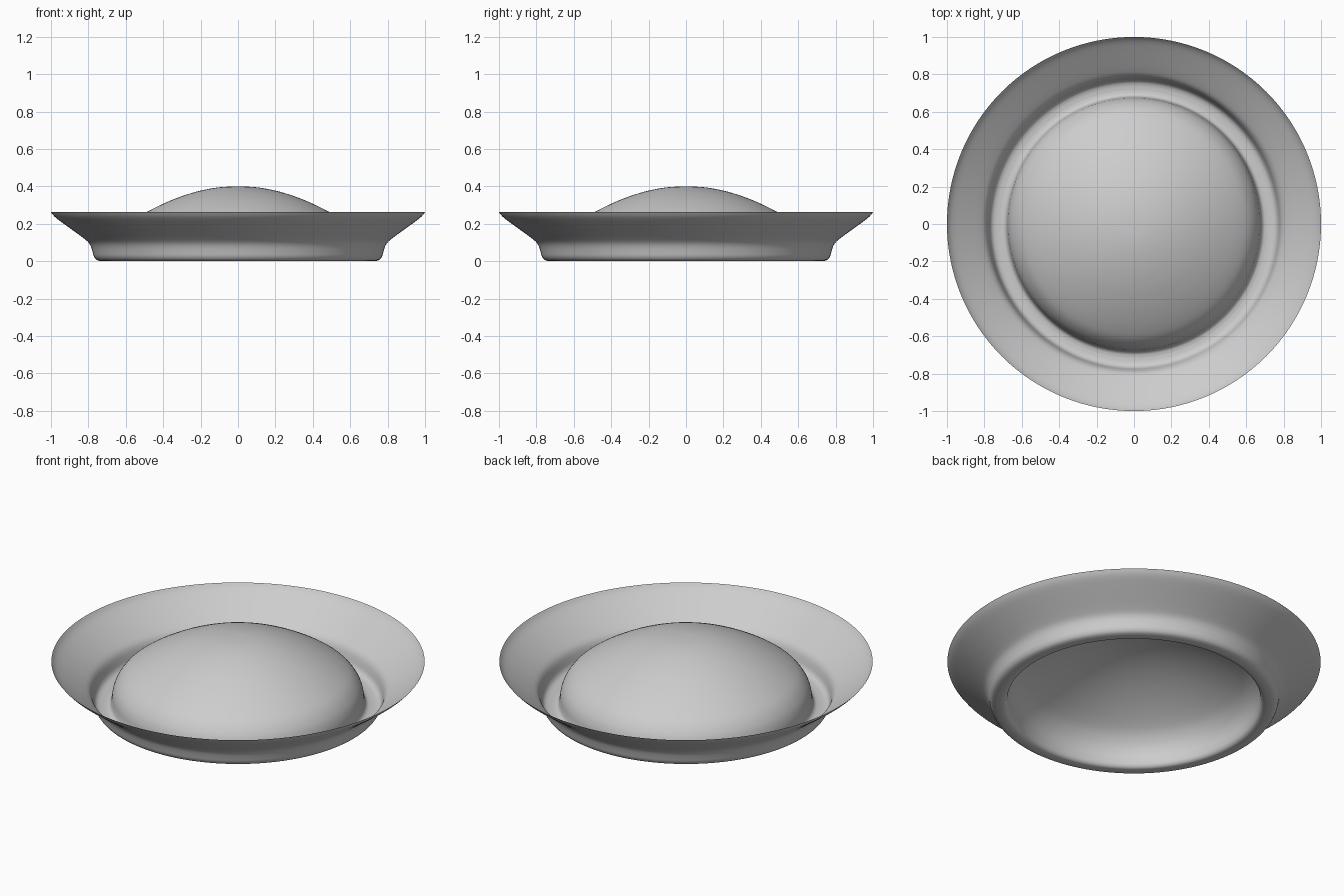
import bpy
import bmesh
import math
from mathutils import Vector

if "Cube" in bpy.data.objects:
    bpy.data.objects.remove(bpy.data.objects["Cube"], do_unlink=True)

SEGMENTS = 128

# One plain grey for the whole dish
grey = bpy.data.materials.new("light_grey")
grey.use_nodes = True
colour = (0.61, 0.61, 0.61, 1.0)
grey.diffuse_color = colour
grey.node_tree.nodes["Principled BSDF"].inputs["Base Color"].default_value = colour


def smooth_profile(points, steps=4):
    """Catmull-Rom curve through (radius, height) points."""
    p = [Vector(q) for q in points]
    p = [2 * p[0] - p[1]] + p + [2 * p[-1] - p[-2]]
    out = []
    for a, b, c, d in zip(p, p[1:], p[2:], p[3:]):
        for i in range(steps):
            t = i / steps
            out.append(0.5 * (2 * b + (c - a) * t + (2 * a - 5 * b + 4 * c - d) * t ** 2
                              + (3 * b - a - 3 * c + d) * t ** 3))
    return out + [p[-2]]


def revolve(name, points):
    """Turn a profile, listed from the axis outwards, into a thin round sheet."""
    bm = bmesh.new()
    verts = [bm.verts.new((r, 0, z)) for r, z in smooth_profile(points)]
    edges = [bm.edges.new(pair) for pair in zip(verts, verts[1:])]
    bmesh.ops.spin(bm, geom=verts + edges, cent=(0, 0, 0), axis=(0, 0, 1),
                   angle=2 * math.pi, steps=SEGMENTS, use_duplicate=False)
    bmesh.ops.remove_doubles(bm, verts=bm.verts, dist=0.0003)
    # The sheet faces upwards
    bm.normal_update()
    if sum(f.normal.z * f.calc_area() for f in bm.faces) < 0:
        bmesh.ops.reverse_faces(bm, faces=bm.faces)
    for f in bm.faces:
        f.smooth = True
    mesh = bpy.data.meshes.new(name)
    bm.to_mesh(mesh)
    bm.free()
    mesh.materials.append(grey)
    obj = bpy.data.objects.new(name, mesh)
    bpy.context.collection.objects.link(obj)
    return obj


# Raised centre, hollow underneath, with a steep wall down to the base ring
revolve("center_dome", [
    (0, 0.40), (0.08, 0.397), (0.16, 0.386), (0.25, 0.364), (0.34, 0.333),
    (0.42, 0.298), (0.49, 0.262), (0.56, 0.220), (0.615, 0.178), (0.652, 0.130),
    (0.670, 0.085), (0.676, 0.045), (0.682, 0.018), (0.695, 0.004), (0.715, 0.0)])

# Base ring, rounded foot and flared rim
revolve("flared_rim", [
    (0.715, 0.0), (0.740, 0.002), (0.759, 0.010), (0.771, 0.027), (0.778, 0.052),
    (0.787, 0.080), (0.802, 0.103), (0.832, 0.128), (0.88, 0.163), (0.93, 0.199),
    (0.965, 0.225), (0.985, 0.243), (1.0, 0.262)])
